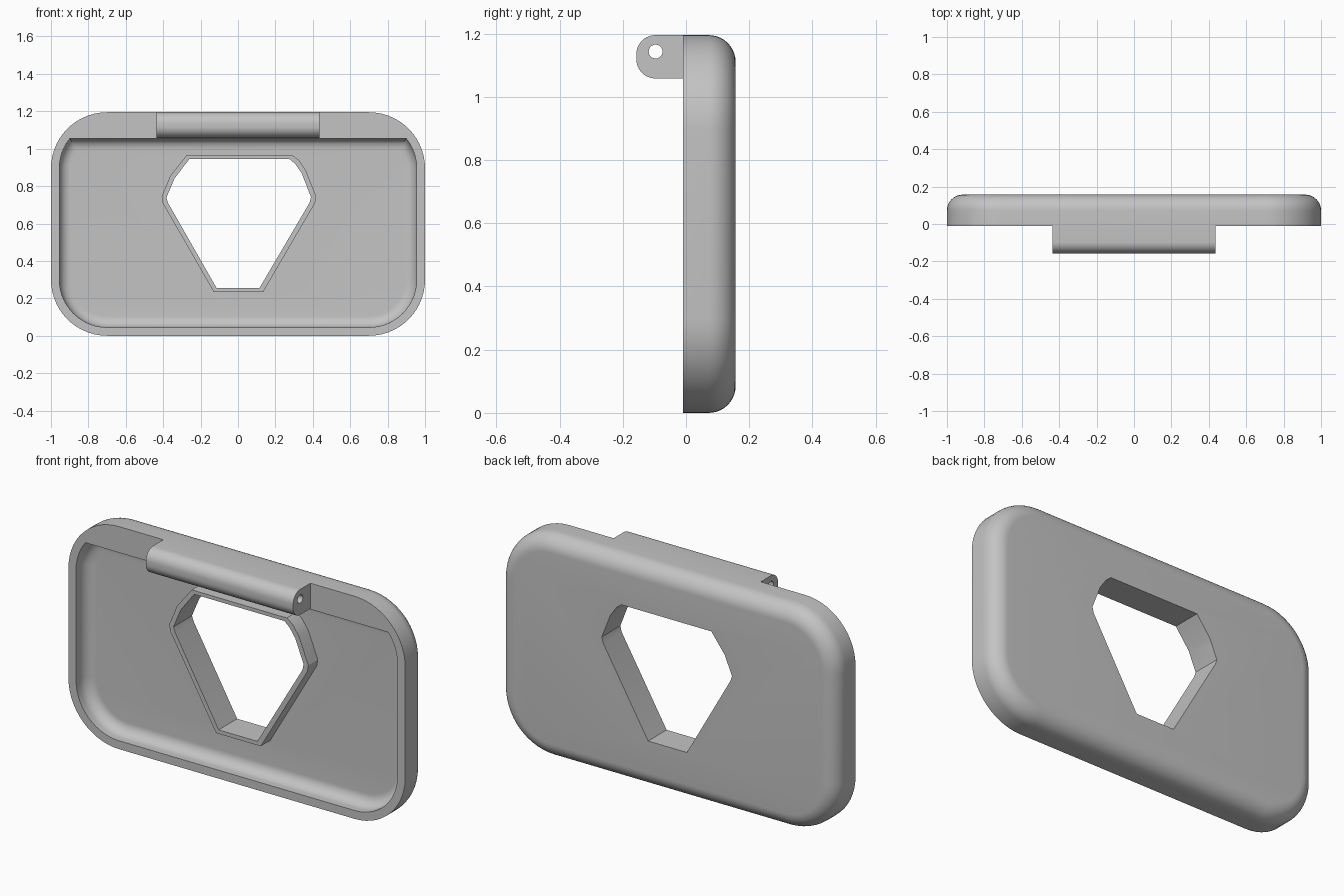
import bpy, bmesh
from math import sin, cos, asin, pi, radians

if "Cube" in bpy.data.objects:
    bpy.data.objects.remove(bpy.data.objects["Cube"])

GREY = bpy.data.materials.new("plain grey")
GREY.use_nodes = True
GREY.diffuse_color = (0.55, 0.55, 0.55, 1)
GREY.node_tree.nodes["Principled BSDF"].inputs["Base Color"].default_value = (0.55, 0.55, 0.55, 1)

FRONT, BACK, TOP = -0.01, 0.157, 1.195


def loft(name, rings):
    """Closed solid skinned through rings of equal point count."""
    bm = bmesh.new()
    loops = [[bm.verts.new(p) for p in ring] for ring in rings]
    n = len(loops[0])
    for a, b in zip(loops, loops[1:]):
        for i in range(n):
            j = (i + 1) % n
            bm.faces.new((a[i], a[j], b[j], b[i]))
    bm.faces.new(loops[0][::-1])
    bm.faces.new(loops[-1])
    bmesh.ops.recalc_face_normals(bm, faces=bm.faces)
    mesh = bpy.data.meshes.new(name)
    bm.to_mesh(mesh)
    bm.free()
    mesh.materials.append(GREY)
    obj = bpy.data.objects.new(name, mesh)
    bpy.context.collection.objects.link(obj)
    return obj


def activate(obj):
    bpy.ops.object.select_all(action='DESELECT')
    obj.select_set(True)
    bpy.context.view_layer.objects.active = obj


def combine(obj, tool, operation):
    """Apply a boolean and discard the tool."""
    mod = obj.modifiers.new("bool", 'BOOLEAN')
    mod.operation, mod.object, mod.solver = operation, tool, 'EXACT'
    activate(obj)
    bpy.ops.object.modifier_apply(modifier=mod.name)
    bpy.data.objects.remove(tool)


def smooth(obj):
    activate(obj)
    bpy.ops.object.shade_smooth_by_angle(angle=radians(30))


def rounded_ring(y, r, top_angle=pi / 2, seg=14):
    """Rounded rectangle; top_angle below a quarter turn clips the top flat."""
    cx, z_low, z_high = 0.70, 0.30, 0.895
    right = [(-pi / 2 + pi / 2 * k / seg, z_low) for k in range(seg + 1)]
    right += [(top_angle * k / seg, z_high) for k in range(seg + 1)]
    half = [(cx + r * cos(a), z + r * sin(a)) for a, z in right]
    return [(x, y, z) for x, z in half] + [(-x, y, z) for x, z in reversed(half)]


def fillet(radius, steps=10):
    """Pairs of inset and depth along a quarter round."""
    for k in range(steps + 1):
        a = pi / 2 * k / steps
        yield radius * (1 - cos(a)), radius * sin(a)


def prism(name, outline, y0, y1):
    return loft(name, [[(x, y, z) for x, z in outline] for y in (y0, y1)])


# Tray body with rounded back edge
EDGE = 0.085
rings = [rounded_ring(FRONT, 0.30)]
rings += [rounded_ring(BACK - EDGE + d, 0.30 - i) for i, d in fillet(EDGE)]
tray = loft("tray_body", rings)

# Hollow front with filleted floor and flat upper bar
FLOOR, COVE = 0.08, 0.06


def cavity_ring(y, inset):
    r = 0.255 - inset
    return rounded_ring(y, r, asin((0.16 - inset) / r))


rings = [cavity_ring(-0.05, 0)]
rings += [cavity_ring(FLOOR - COVE + d, i) for i, d in fillet(COVE)]
combine(tray, loft("cavity_cutter", rings), 'DIFFERENCE')

# Raised collar around the opening
collar = [(-0.275, 0.965), (0.29, 0.965), (0.325, 0.94), (0.362, 0.885), (0.418, 0.745),
          (0.412, 0.71), (0.135, 0.235), (-0.13, 0.235), (-0.403, 0.71), (-0.408, 0.745),
          (-0.362, 0.855)]
combine(tray, prism("collar", collar, 0.0, 0.12), 'UNION')

# Opening cut right through
opening = [(-0.26, 0.945), (0.275, 0.945), (0.305, 0.92), (0.34, 0.87), (0.39, 0.742),
           (0.382, 0.71), (0.115, 0.256), (-0.115, 0.256), (-0.374, 0.71), (-0.383, 0.738),
           (-0.34, 0.84)]
combine(tray, prism("opening_cutter", opening, -0.1, 0.3), 'DIFFERENCE')
smooth(tray)

# Hinge barrel with rounded nose
LOW, NOSE, R = 1.058, -0.157, 0.06
profile = [(FRONT, LOW), (FRONT, TOP)]
for start, zc in ((pi / 2, TOP - R), (pi, LOW + R)):
    for k in range(11):
        a = start + pi / 2 * k / 10
        profile.append((NOSE + R + R * cos(a), zc + R * sin(a)))
hinge = loft("hinge_barrel", [[(x, y, z) for y, z in profile] for x in (-0.437, 0.437)])

# Pin hole along the barrel
pin = [(-0.096 + 0.022 * cos(a), 1.143 + 0.022 * sin(a))
       for a in (2 * pi * k / 32 for k in range(32))]
combine(hinge, loft("pin_cutter", [[(x, y, z) for y, z in pin] for x in (-0.6, 0.6)]), 'DIFFERENCE')
smooth(hinge)
